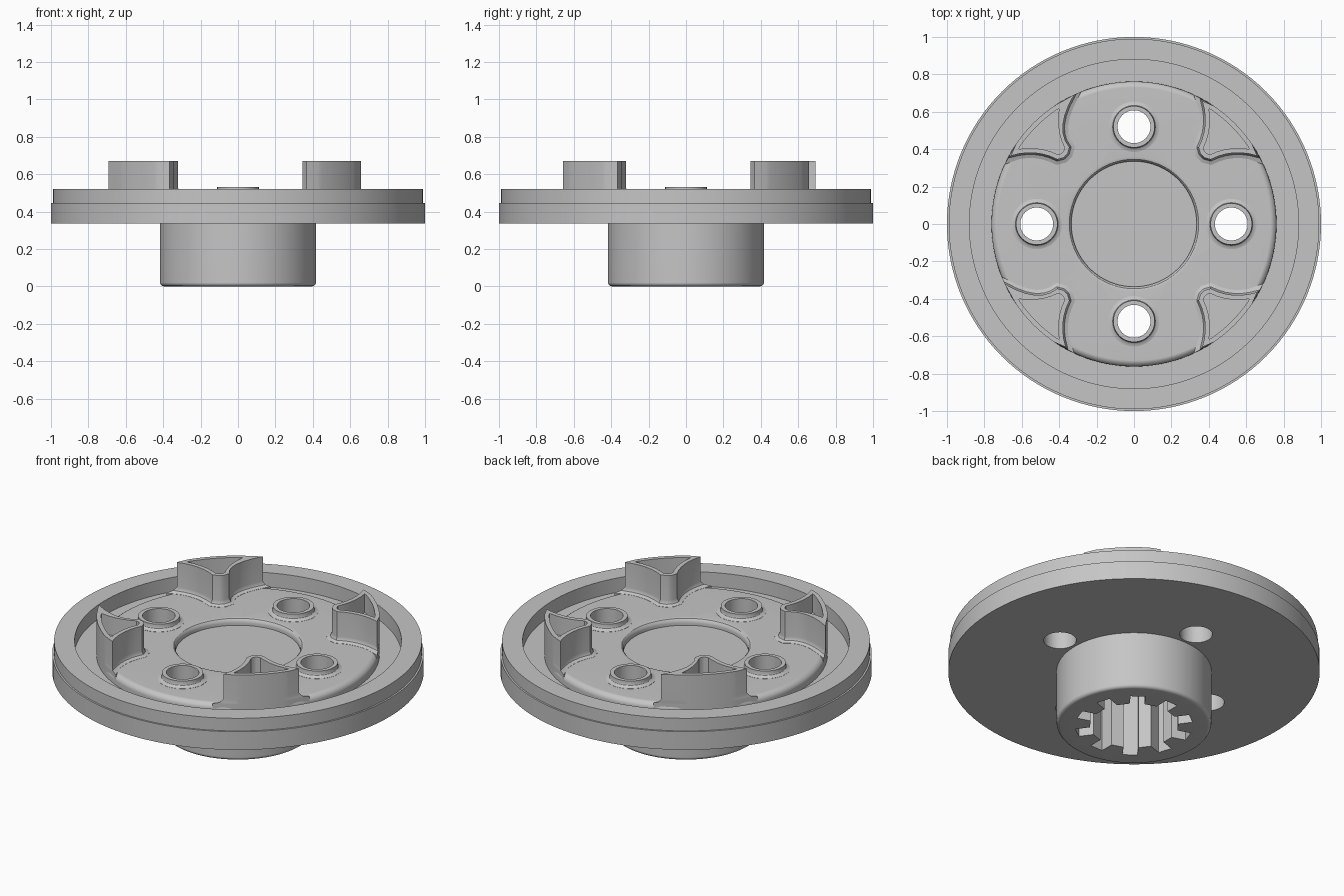
import bpy, bmesh
from math import sin, cos, pi, radians
from mathutils import Vector

if "Cube" in bpy.data.objects:
    bpy.data.objects.remove(bpy.data.objects["Cube"])

grey = bpy.data.materials.new("machined_grey")
grey.use_nodes = True
GREY = (0.56, 0.56, 0.56, 1)
grey.diffuse_color = GREY
grey.node_tree.nodes["Principled BSDF"].inputs["Base Color"].default_value = GREY
STEPS = 128
UNDER, GROOVE, DECK, TOP = 0.337, 0.435, 0.495, 0.67


def make_object(name, bm):
    """Weld the pieces, smooth curved walls and keep crisp edges."""
    bmesh.ops.remove_doubles(bm, verts=bm.verts, dist=1e-4)
    bmesh.ops.recalc_face_normals(bm, faces=bm.faces)
    mesh = bpy.data.meshes.new(name)
    bm.to_mesh(mesh)
    bm.free()
    mesh.materials.append(grey)
    obj = bpy.data.objects.new(name, mesh)
    bpy.context.collection.objects.link(obj)
    bpy.ops.object.select_all(action="DESELECT")
    obj.select_set(True)
    bpy.context.view_layer.objects.active = obj
    bpy.ops.object.shade_smooth_by_angle(angle=radians(32))
    flat = obj.modifiers.new("flat_faces", "WEIGHTED_NORMAL")
    flat.keep_sharp = True


def spin(bm, profile, steps=STEPS):
    """Turn an (r, z) profile around the vertical axis."""
    verts = [bm.verts.new((r, 0, z)) for r, z in profile]
    edges = [bm.edges.new(pair) for pair in zip(verts, verts[1:])]
    bmesh.ops.spin(bm, geom=verts + edges, cent=(0, 0, 0), axis=(0, 0, 1),
                   angle=2 * pi, steps=steps, use_merge=True)


def sheet(bm, z, loops):
    """Flat face at height z: the first loop is the rim, the others are holes."""
    edges = []
    for loop in loops:
        verts = [bm.verts.new((x, y, z)) for x, y in loop]
        edges += [bm.edges.new((verts[i - 1], verts[i])) for i in range(len(verts))]
    bmesh.ops.triangle_fill(bm, edges=edges, use_beauty=True, normal=(0, 0, 1))


def loft(bm, sections):
    """Skin between matching closed loops, each given with its height."""
    rings = [[bm.verts.new((x, y, z)) for x, y in loop] for loop, z in sections]
    for low, high in zip(rings, rings[1:]):
        for i in range(len(low)):
            bm.faces.new((low[i - 1], low[i], high[i], high[i - 1]))


def circle(r, steps=STEPS, centre=(0, 0)):
    return [(centre[0] + r * cos(2 * pi * i / steps),
             centre[1] + r * sin(2 * pi * i / steps)) for i in range(steps)]


def bow(a, mid, b, n=6):
    """Points along a curve from a through mid, stopping before b."""
    a, mid, b = Vector(a), Vector(mid), Vector(b)
    ctrl = 2 * mid - (a + b) / 2
    return [a * (1 - t) ** 2 + ctrl * 2 * t * (1 - t) + b * t * t
            for t in (i / n for i in range(n))]


def post_outline(tip_x=(0.658, 0.365), tip_y=(0.365, 0.658)):
    """Counter-clockwise curved triangle in the first quadrant."""
    arc = [Vector((0.762 * cos(radians(a)), 0.762 * sin(radians(a))))
           for a in range(34, 57, 2)]
    return ([Vector(tip_x)] + arc
            + bow(tip_y, (0.38, 0.53), (0.345, 0.41))
            + [Vector((0.345, 0.41)), Vector((0.355, 0.375)), Vector((0.375, 0.355))]
            + bow((0.41, 0.345), (0.53, 0.38), tip_x))


def inset(points, d):
    """Move the outline inwards by d, or outwards within the platform edge."""
    result = []
    for i, p in enumerate(points):
        e1 = (p - points[i - 1]).normalized()
        e2 = (points[(i + 1) % len(points)] - p).normalized()
        n1, n2 = Vector((-e1.y, e1.x)), Vector((-e2.y, e2.x))
        q = p + (n1 + n2) * d / max(1 + n1.dot(n2), 0.35)
        result.append(q * min(1, 0.762 / q.length))
    return result


BOLTS = {"left": (0.52, 0), "right": (-0.52, 0), "back": (0, 0.52), "front": (0, -0.52)}
holes = [circle(0.088, 48, c) for c in BOLTS.values()]

# Spline outline with ten parallel-sided slots
spline = []
half, minor, major = 0.04, 0.235, 0.315
for k in range(10):
    a = pi / 2 + k * pi / 5
    out, side = Vector((cos(a), sin(a))), Vector((-sin(a), cos(a)))
    for r, s in ((minor, -half), (major, -half), (major, half), (minor, half)):
        spline.append(out * r + side * s)

# Plate: shallow recess, then platform edge, groove and stepped rim, then hub
bm = bmesh.new()
spin(bm, [(0, 0.455), (0.335, 0.455), (0.335, 0.47), (0.338, 0.482),
          (0.346, 0.491), (0.36, DECK)])
spin(bm, [(0.73, DECK), (0.742, 0.492), (0.753, 0.484), (0.76, 0.474),
          (0.762, 0.462), (0.762, GROOVE), (0.88, GROOVE), (0.88, 0.52),
          (0.99, 0.52), (0.99, 0.445), (1, 0.445), (1, UNDER)])
spin(bm, [(0.417, UNDER), (0.417, 0.02), (0.414, 0.01), (0.407, 0.003), (0.397, 0)])
# Platform top and underside with bolt holes
sheet(bm, DECK, [circle(0.73), circle(0.36)] + holes)
sheet(bm, UNDER, [circle(1), circle(0.417)] + holes)
for hole in holes:
    loft(bm, [(hole, UNDER), (hole, DECK)])
# Splined bore, open at the bottom
sheet(bm, 0, [circle(0.397), spline])
loft(bm, [(spline, 0), (spline, 0.4)])
sheet(bm, 0.4, [spline])
make_object("plate_and_hub", bm)

# Raised collars around the bolt holes
for name, (x, y) in BOLTS.items():
    bm = bmesh.new()
    spin(bm, [(0.088, 0.48), (0.135, 0.48), (0.135, 0.496), (0.122, 0.499),
              (0.114, 0.506), (0.111, 0.516), (0.111, 0.53),
              (0.088, 0.53), (0.088, 0.48)], 48)
    bmesh.ops.translate(bm, verts=bm.verts, vec=(x, y, 0))
    make_object(name + "_collar", bm)

# Four hollow corner posts with filleted feet, two with a lengthened tip
posts = (("back_left_post", 1, 1, {}), ("front_left_post", 1, -1, {}),
         ("back_right_post", -1, 1, {"tip_y": (0.32, 0.692)}),
         ("front_right_post", -1, -1, {"tip_x": (0.692, 0.32)}))
for name, sx, sy, tips in posts:
    def place(points):
        return [(p.x * sx, p.y * sy) for p in points]

    outline = post_outline(**tips)
    solid, hollow = place(outline), place(inset(post_outline(), 0.025))
    foot = place(inset(outline, -0.028))
    bm = bmesh.new()
    sheet(bm, GROOVE, [foot])
    loft(bm, [(foot, GROOVE), (foot, DECK + 0.001),
              (place(inset(outline, -0.009)), DECK + 0.009),
              (solid, DECK + 0.028), (solid, TOP)])
    sheet(bm, TOP, [solid, hollow])
    loft(bm, [(hollow, TOP), (hollow, 0.56)])
    sheet(bm, 0.56, [hollow])
    make_object(name, bm)
